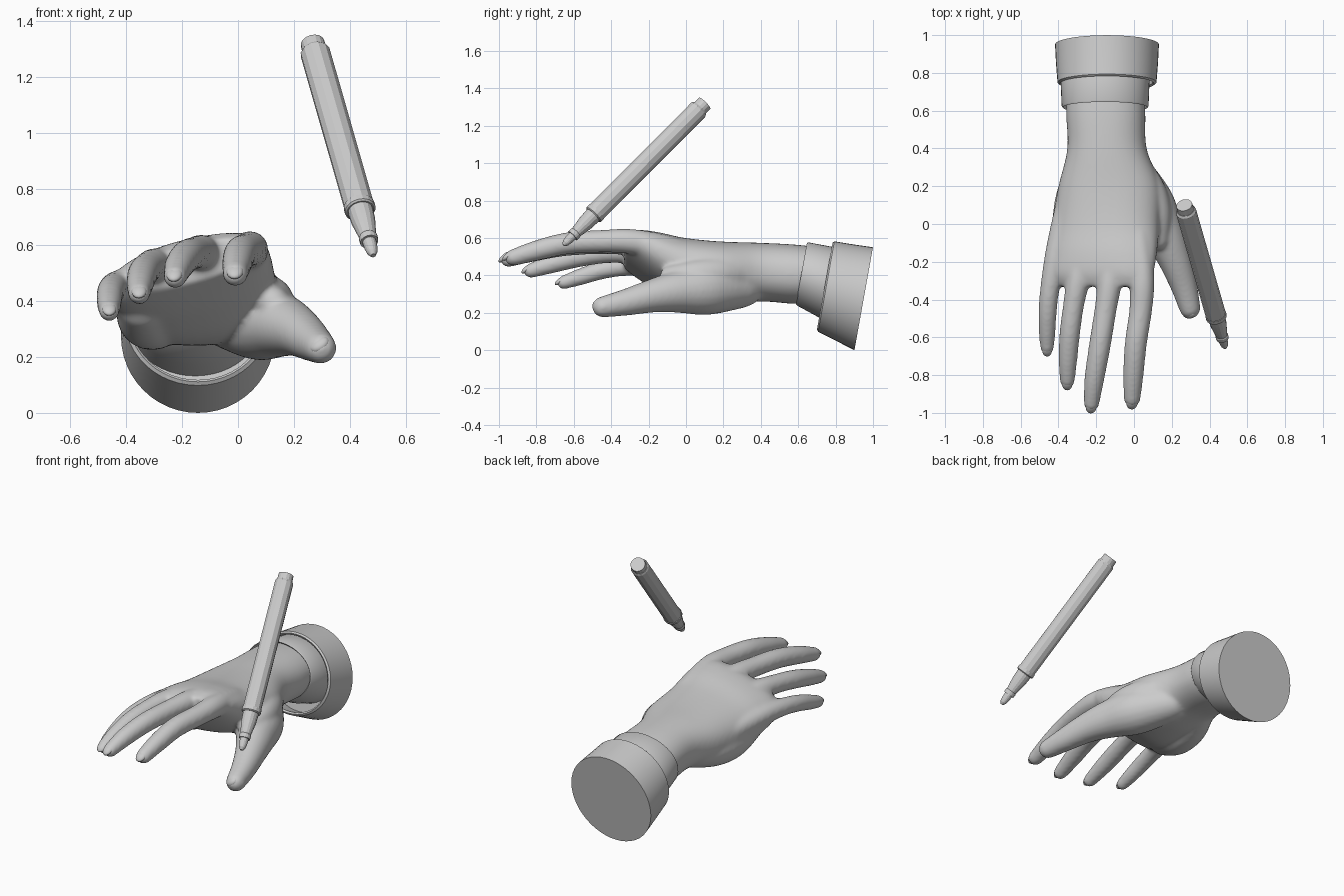
import bpy, bmesh, math
from mathutils import Vector, Matrix

if "Cube" in bpy.data.objects:
    bpy.data.objects.remove(bpy.data.objects["Cube"])

grey = bpy.data.materials.new("plain_grey")
grey.diffuse_color = (0.6, 0.6, 0.6, 1)
grey.use_nodes = True
grey.node_tree.nodes["Principled BSDF"].inputs["Base Color"].default_value = grey.diffuse_color


def loft(bm, rings):
    """Skin a list of closed rings and cap both ends."""
    vs = [[bm.verts.new(p) for p in r] for r in rings]
    n = len(vs[0])
    for a, b in zip(vs, vs[1:]):
        for i in range(n):
            j = (i + 1) % n
            bm.faces.new((a[i], a[j], b[j], b[i]))
    bm.faces.new(vs[0][::-1])
    bm.faces.new(vs[-1])


def circle(c, axis, r, n):
    """Ring of n points around an axis, with its second direction near vertical."""
    axis = Vector(axis).normalized()
    u = axis.cross(Vector((0, 0, 1))).normalized()
    v = u.cross(axis)
    return [Vector(c) + u * r * math.cos(t) + v * r * math.sin(t)
            for t in (2 * math.pi * k / n for k in range(n))]


def spline(keys, steps=6):
    """Catmull-Rom interpolation through tuples of numbers."""
    k = [keys[0]] + list(keys) + [keys[-1]]
    out = []
    for i in range(1, len(k) - 2):
        for s in range(steps):
            t = s / steps
            out.append([0.5 * (2 * b + (c - a) * t + (2 * a - 5 * b + 4 * c - d) * t * t
                               + (3 * b - a - 3 * c + d) * t ** 3)
                        for a, b, c, d in zip(*k[i - 1:i + 3])])
    return out + [list(keys[-1])]


def limb(bm, keys, n=20):
    """Rounded tapering tube through (x, y, z, radius) keys."""
    p = spline(keys)
    rings = []
    for i, q in enumerate(p):
        tan = (Vector(p[min(i + 1, len(p) - 1)][:3]) - Vector(p[max(i - 1, 0)][:3])).normalized()
        c, r = Vector(q[:3]), q[3]
        if i == 0:
            rings += [circle(c - tan * r * math.cos(a), tan, r * math.sin(a), n) for a in (0.15, 0.5, 1.0)]
        rings.append(circle(c, tan, r, n))
    rings += [circle(c + tan * r * math.sin(a), tan, r * math.cos(a), n) for a in (0.4, 0.8, 1.15, 1.42)]
    loft(bm, rings)
    return c, tan, r


def finish(bm, name, angle=None):
    bmesh.ops.recalc_face_normals(bm, faces=bm.faces)
    me = bpy.data.meshes.new(name)
    bm.to_mesh(me)
    bm.free()
    me.materials.append(grey)
    ob = bpy.data.objects.new(name, me)
    bpy.context.collection.objects.link(ob)
    if angle:
        bpy.ops.object.select_all(action='DESELECT')
        ob.select_set(True)
        bpy.context.view_layer.objects.active = ob
        bpy.ops.object.shade_smooth_by_angle(angle=math.radians(angle))
    return ob


# Palm and wrist: y, centre x, centre z, half width, half height, sideways slope
palm = [(0.78, -0.15, 0.40, 0.20, 0.14, 0), (0.60, -0.15, 0.405, 0.21, 0.158, 0),
        (0.40, -0.143, 0.417, 0.21, 0.157, 0), (0.20, -0.13, 0.41, 0.27, 0.17, 0.03),
        (0.0, -0.15, 0.427, 0.285, 0.168, 0.11), (-0.15, -0.168, 0.475, 0.29, 0.143, 0.19),
        (-0.26, -0.178, 0.513, 0.28, 0.107, 0.24), (-0.33, -0.168, 0.532, 0.235, 0.068, 0.25)]
bm = bmesh.new()
rings = []
for y, cx, cz, hw, hh, slope in spline(palm, 5):
    ring = []
    for k in range(40):
        c, s = math.cos(k * math.pi / 20), math.sin(k * math.pi / 20)
        dx = hw * math.copysign(abs(c) ** 0.9, c)
        ring.append((cx + dx, y, cz + hh * math.copysign(abs(s) ** 0.9, s) + dx * slope))
    rings.append(ring)
loft(bm, rings)

# Fingers and thumb
fingers = {
    "index": [(0.0, 0.06, 0.49, 0.07), (0.025, -0.13, 0.55, 0.07), (0.042, -0.3, 0.582, 0.067),
              (0.036, -0.45, 0.582, 0.061), (0.01, -0.63, 0.572, 0.059), (-0.003, -0.79, 0.535, 0.055),
              (-0.01, -0.925, 0.495, 0.045)],
    "middle": [(-0.11, 0.06, 0.49, 0.07), (-0.115, -0.13, 0.54, 0.07), (-0.128, -0.3, 0.57, 0.066),
               (-0.15, -0.45, 0.572, 0.059), (-0.182, -0.65, 0.56, 0.058), (-0.21, -0.82, 0.525, 0.053),
               (-0.225, -0.95, 0.485, 0.042)],
    "ring": [(-0.24, 0.06, 0.46, 0.07), (-0.265, -0.12, 0.5, 0.068), (-0.293, -0.28, 0.525, 0.064),
             (-0.32, -0.43, 0.52, 0.056), (-0.34, -0.58, 0.497, 0.055), (-0.35, -0.72, 0.46, 0.05),
             (-0.353, -0.83, 0.425, 0.04)],
    "little": [(-0.35, 0.08, 0.42, 0.07), (-0.388, -0.07, 0.44, 0.066), (-0.418, -0.2, 0.452, 0.06),
               (-0.445, -0.34, 0.447, 0.052), (-0.457, -0.46, 0.425, 0.049), (-0.46, -0.57, 0.39, 0.045),
               (-0.46, -0.655, 0.362, 0.037)],
    "thumb": [(-0.03, 0.30, 0.335, 0.11), (0.075, 0.11, 0.325, 0.137), (0.155, -0.05, 0.312, 0.113),
              (0.213, -0.18, 0.29, 0.09), (0.262, -0.32, 0.256, 0.072), (0.296, -0.445, 0.231, 0.057)]}
tips = {name: limb(bm, keys) for name, keys in fingers.items()}
# Heel of the palm below the little finger
limb(bm, [(-0.23, 0.34, 0.36, 0.09), (-0.29, 0.17, 0.345, 0.115), (-0.318, 0.02, 0.345, 0.115),
          (-0.34, -0.12, 0.385, 0.095)])
# Fold joining the thumb to the back of the hand
limb(bm, [(0.0, 0.3, 0.41, 0.09), (0.075, 0.17, 0.405, 0.095), (0.115, 0.05, 0.40, 0.085),
          (0.125, -0.08, 0.395, 0.06)])
# Webs between neighbouring fingers
for a, b in ((0.045, -0.125), (-0.125, -0.29), (-0.29, -0.415)):
    x = (a + b) / 2
    limb(bm, [(x, -0.1, 0.52 + x * 0.22, 0.055), (x, -0.28, 0.56 + x * 0.25, 0.042)])
hand = finish(bm, "hand")
m = hand.modifiers.new("merge", 'REMESH')
m.mode, m.voxel_size, m.use_smooth_shade = 'VOXEL', 0.01, True
m = hand.modifiers.new("soften", 'SMOOTH')
m.factor, m.iterations = 0.5, 16

# Fingernails
for name, (c, tan, r) in tips.items():
    side = tan.cross(Vector((0, 0, 1))).normalized()
    up = side.cross(tan)
    if name == "thumb":
        up = (up + side * 0.7).normalized()
        side = tan.cross(up)
    rot = Matrix((side, tan, up)).transposed().to_4x4()
    # each nail dips towards its free edge
    place = Matrix.Translation(c + up * r * 0.38 + tan * r * 0.4) @ rot @ Matrix.Rotation(-0.35, 4, 'X')
    length = 0.55 if name == "thumb" else 0.92
    bm = bmesh.new()
    bmesh.ops.create_uvsphere(bm, u_segments=16, v_segments=10, radius=1,
                              matrix=place @ Matrix.Diagonal((r * 0.68, r * length, r * 0.38, 1)))
    finish(bm, name + "_nail", 60)


# Sleeve bands: slanted oval rings of (y, z, half width, half height)
def band(name, cx, rows):
    bm = bmesh.new()
    loft(bm, [[(cx + rx * math.cos(t), y + 0.18 * rz * math.sin(t), z + rz * math.sin(t))
               for t in (k * math.pi / 24 for k in range(48))] for y, z, rx, rz in rows])
    finish(bm, name, 35)


band("inner_cuff", -0.153, [(0.68, 0.395, 0.21, 0.15), (0.625, 0.408, 0.217, 0.156), (0.617, 0.41, 0.224, 0.163),
                            (0.625, 0.407, 0.23, 0.169), (0.75, 0.362, 0.235, 0.19), (0.86, 0.33, 0.24, 0.2)])
band("outer_cuff", -0.143, [(0.85, 0.305, 0.242, 0.227), (0.75, 0.34, 0.242, 0.222), (0.742, 0.343, 0.25, 0.232),
                            (0.75, 0.34, 0.262, 0.242), (0.85, 0.307, 0.27, 0.258), (0.95, 0.275, 0.275, 0.275)])

# Marker pen: fraction along the axis, radius
top, tip = Vector((0.266, 0.1, 1.32)), Vector((0.483, -0.655, 0.562))


def pen_part(name, rows, n):
    bm = bmesh.new()
    loft(bm, [circle(top.lerp(tip, t), tip - top, r, n) for t, r in rows])
    finish(bm, name, 20)


pen_part("pen_end_plug", [(0, 0.043), (0.05, 0.045)], 16)
pen_part("pen_barrel", [(0.035, 0.047), (0.045, 0.054), (0.77, 0.054)], 12)
pen_part("pen_collar", [(0.765, 0.056), (0.785, 0.056), (0.79, 0.05)], 16)
pen_part("pen_grip", [(0.78, 0.046), (0.84, 0.043), (0.91, 0.031), (0.915, 0.034), (0.935, 0.033)], 16)
pen_part("pen_nib", [(0.93, 0.025), (0.965, 0.023), (0.985, 0.019), (1.0, 0.009)], 16)
